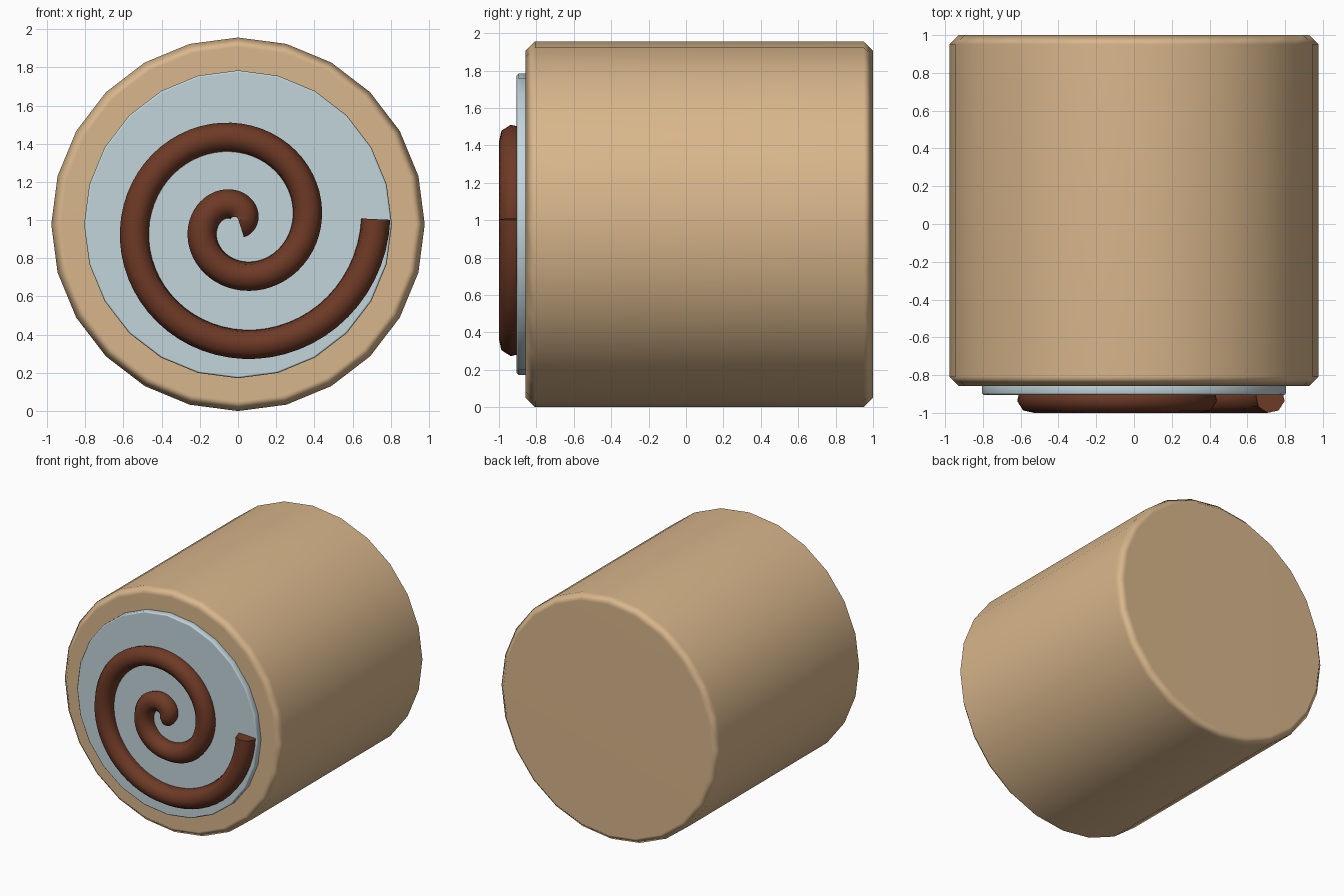
import bpy, bmesh, math

if "Cube" in bpy.data.objects:
    bpy.data.objects.remove(bpy.data.objects["Cube"])

CZ = 0.978  # height of the roll's axis


def material(name, rgb):
    m = bpy.data.materials.new(name)
    m.diffuse_color = (*rgb, 1.0)
    m.use_nodes = True
    m.node_tree.nodes["Principled BSDF"].inputs["Base Color"].default_value = m.diffuse_color
    return m


tan = material("tan", (0.69, 0.47, 0.26))
pale_blue = material("pale_blue", (0.54, 0.665, 0.71))
brown = material("brown", (0.156, 0.042, 0.019))


def drum(name, radius, y0, y1, bevel, mat):
    """24-sided cylinder along y with a soft chamfer on both rims."""
    bpy.ops.mesh.primitive_cylinder_add(
        vertices=24, radius=radius, depth=y1 - y0,
        location=(0, (y0 + y1) / 2, CZ), rotation=(math.pi / 2, 0, 0))
    ob = bpy.context.object
    ob.name = name
    ob.data.materials.append(mat)
    bpy.ops.object.shade_smooth()
    b = ob.modifiers.new("chamfer", 'BEVEL')
    b.width, b.segments = bevel, 1
    b.limit_method, b.angle_limit = 'ANGLE', math.radians(60)
    ob.modifiers.new("flat_caps", 'WEIGHTED_NORMAL')
    return ob


# Body and front disc
drum("roll_body", 0.978, -0.857, 1.0, 0.05, tan)
drum("front_disc", 0.806, -0.905, -0.84, 0.01, pale_blue)

# Spiral: octagonal tube swept along two turns
TURNS = 4 * math.pi
START, END, STEPS, SIDES = 0.15, TURNS + 0.033, 120, 8
GROW, TUBE, PHASE = 0.72 / TURNS, 0.077, math.radians(-10)
bm = bmesh.new()
rings = []
for i in range(STEPS + 1):
    a = START + (END - START) * i / STEPS
    r = GROW * a
    c, s = math.cos(a), math.sin(a)
    tx, tz = GROW * c - r * s, GROW * s + r * c
    n = math.hypot(tx, tz)
    nx, nz = tz / n, -tx / n  # outward side direction
    ring = []
    for k in range(SIDES):
        p = PHASE + k * 2 * math.pi / SIDES
        w, d = TUBE * math.cos(p), TUBE * math.sin(p)
        ring.append(bm.verts.new((r * c + nx * w, -0.924 + d, CZ + 0.003 + r * s + nz * w)))
    rings.append(ring)
for a, b in zip(rings, rings[1:]):
    for k in range(SIDES):
        j = (k + 1) % SIDES
        bm.faces.new((a[k], a[j], b[j], b[k])).smooth = True
bm.faces.new(rings[0])
bm.faces.new(rings[-1])
bmesh.ops.recalc_face_normals(bm, faces=bm.faces)
mesh = bpy.data.meshes.new("spiral")
bm.to_mesh(mesh)
bm.free()
mesh.materials.append(brown)
spiral = bpy.data.objects.new("spiral", mesh)
bpy.context.collection.objects.link(spiral)
bpy.ops.object.select_all(action='DESELECT')
spiral.select_set(True)
bpy.context.view_layer.objects.active = spiral
bpy.ops.object.shade_smooth_by_angle(angle=math.radians(60))
